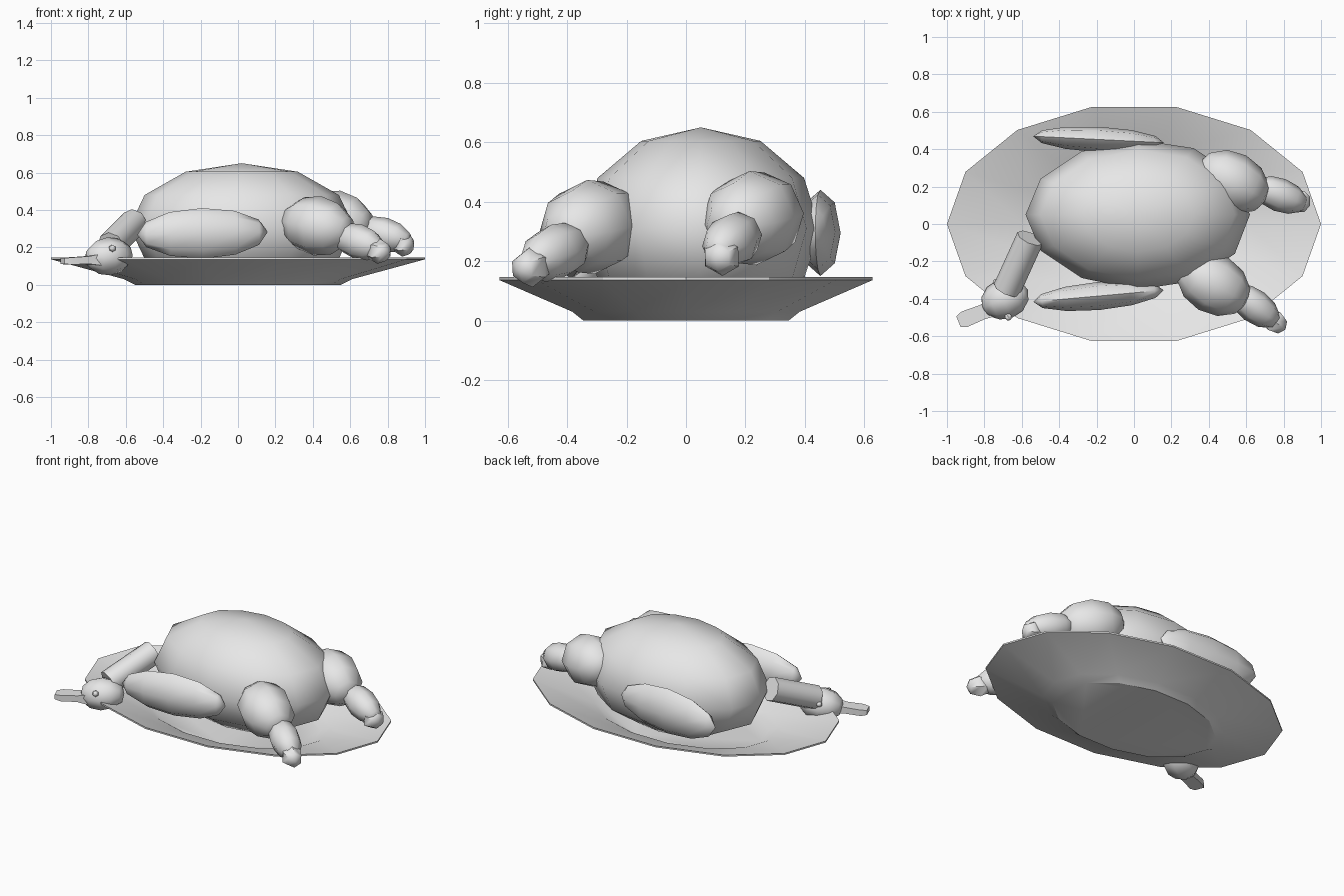
import bpy, bmesh, math
from mathutils import Vector, Matrix

cube = bpy.data.objects.get("Cube")
if cube:
    bpy.data.objects.remove(cube, do_unlink=True)

grey = bpy.data.materials.new("pale grey")
grey.use_nodes = True
grey.diffuse_color = (0.8, 0.8, 0.8, 1)
grey.node_tree.nodes["Principled BSDF"].inputs["Base Color"].default_value = (0.8, 0.8, 0.8, 1)


def finish(name, bm, angle=50):
    bmesh.ops.recalc_face_normals(bm, faces=bm.faces)
    mesh = bpy.data.meshes.new(name)
    bm.to_mesh(mesh)
    bm.free()
    mesh.materials.append(grey)
    obj = bpy.data.objects.new(name, mesh)
    bpy.context.collection.objects.link(obj)
    bpy.ops.object.select_all(action='DESELECT')
    obj.select_set(True)
    bpy.context.view_layer.objects.active = obj
    bpy.ops.object.shade_smooth_by_angle(angle=math.radians(angle))
    return obj


def place(centre, axis, radii):
    """Local z runs along axis, local y stays as upright as possible."""
    turn = Vector(axis).to_track_quat('Z', 'Y').to_matrix().to_4x4()
    return Matrix.Translation(centre) @ turn @ Matrix.Diagonal((*radii, 1))


def ellipsoid(name, centre, axis, radii, sides=8, rings=6, floor=None):
    bm = bmesh.new()
    bmesh.ops.create_uvsphere(bm, u_segments=sides, v_segments=rings, radius=1,
                              matrix=place(centre, axis, radii))
    if floor is not None:
        for v in bm.verts:
            v.co.z = max(v.co.z, floor)
    return finish(name, bm)


# Oval plate, a lathed profile of (radius, height)
bm = bmesh.new()
profile = [(0.55, 0), (0.61, 0.03), (1, 0.136), (1, 0.146), (0.6, 0.045), (0.54, 0.02)]
rings = []
for r, z in profile:
    rings.append([bm.verts.new((r * math.cos(a), 0.643 * r * math.sin(a), z))
                  for a in (i * math.tau / 14 for i in range(14))])
for low, high in zip(rings, rings[1:]):
    for i in range(14):
        j = (i + 1) % 14
        bm.faces.new((low[i], low[j], high[j], high[i]))
bm.faces.new(rings[0])
bm.faces.new(rings[-1])
finish("plate", bm, 30)

# Plump body, a little wider towards the legs
body = ellipsoid("body", (0.02, 0.05, 0.31), (0, 0, 1), (0.6, 0.4, 0.34), 12, 6, 0.03)
for v in body.data.vertices:
    v.co.y = 0.05 + (v.co.y - 0.05) * (1 + 0.08 * v.co.x)

# Folded wings
ellipsoid("right_wing", (-0.19, -0.385, 0.275), (1, 0.09, 0.02), (0.075, 0.135, 0.35))
ellipsoid("left_wing", (-0.19, 0.452, 0.295), (1, -0.05, 0.02), (0.068, 0.145, 0.35))

# Each leg is a thigh, a drumstick and a knob
ellipsoid("right_thigh", (0.425, -0.32, 0.315), (0.85, -0.5, -0.15), (0.16, 0.16, 0.21))
ellipsoid("right_drumstick", (0.645, -0.44, 0.23), (0.8, -0.6, -0.25), (0.09, 0.095, 0.16))
ellipsoid("right_knob", (0.75, -0.52, 0.18), (0.8, -0.6, -0.1), (0.065, 0.068, 0.075), 6, 4)
ellipsoid("left_thigh", (0.525, 0.225, 0.345), (0.85, -0.45, -0.15), (0.16, 0.16, 0.21))
ellipsoid("left_drumstick", (0.78, 0.155, 0.27), (0.9, -0.35, -0.25), (0.09, 0.09, 0.16))
ellipsoid("left_knob", (0.885, 0.12, 0.215), (0.9, -0.35, -0.1), (0.07, 0.065, 0.06), 6, 4)

# Neck
start, end = Vector((-0.555, -0.075, 0.335)), Vector((-0.68, -0.35, 0.21))
bm = bmesh.new()
bmesh.ops.create_cone(bm, cap_ends=True, segments=8, radius1=0.075, radius2=0.075, depth=1,
                      matrix=place((start + end) / 2, end - start,
                                   (1, 1, (end - start).length)))
finish("neck", bm, 50)

# Head and eyes
ellipsoid("head", (-0.69, -0.4, 0.152), (-0.93, -0.37, -0.1), (0.108, 0.102, 0.132))
ellipsoid("right_eye", (-0.672, -0.497, 0.195), (0.3, -0.9, 0.2), (0.02, 0.02, 0.02), 6, 4)
ellipsoid("left_eye", (-0.735, -0.312, 0.195), (-0.3, 0.9, 0.2), (0.02, 0.02, 0.02), 6, 4)

# Flat bill, flared at the tip: (distance, half width, bottom, top)
bm = bmesh.new()
along, across = Vector((-0.93, -0.37, 0)), Vector((0.37, -0.93, 0))
root = Vector((-0.72, -0.435, 0))
loops = []
for d, w, low, high in [(0, 0.05, 0.1, 0.17), (0.1, 0.04, 0.112, 0.152),
                        (0.2, 0.044, 0.108, 0.146), (0.235, 0.03, 0.112, 0.142)]:
    loops.append([bm.verts.new(root + along * d + across * s * w + Vector((0, 0, z)))
                  for s, z in ((-1, low), (1, low), (1, high), (-1, high))])
for a, b in zip(loops, loops[1:]):
    for i in range(4):
        j = (i + 1) % 4
        bm.faces.new((a[i], a[j], b[j], b[i]))
bm.faces.new(loops[0])
bm.faces.new(loops[-1])
finish("bill", bm, 40)
